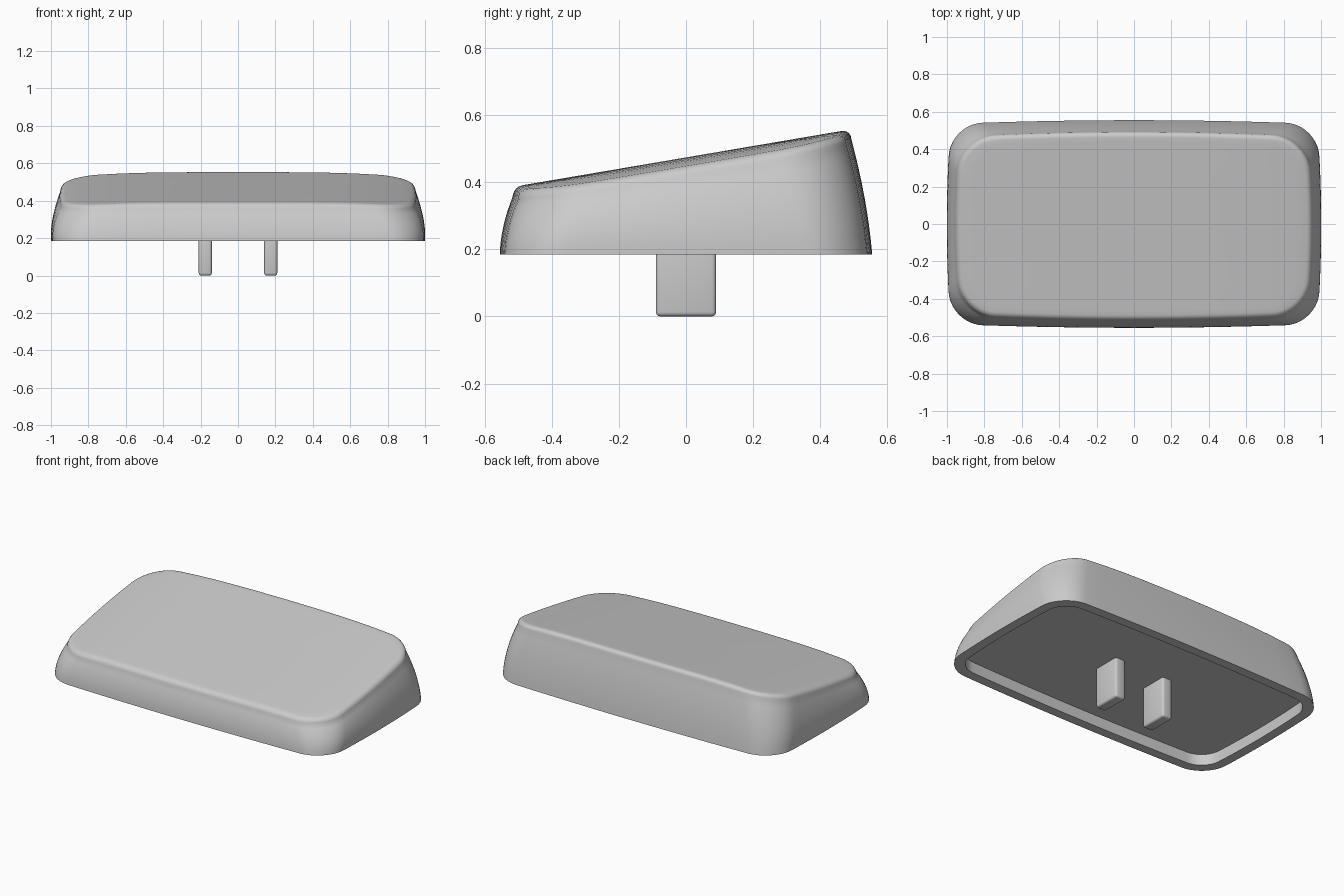
import bpy, bmesh, math
from mathutils import Matrix

if "Cube" in bpy.data.objects:
    bpy.data.objects.remove(bpy.data.objects["Cube"])

BASE, CEILING, FILLET, RIM = 0.185, 0.255, 0.03, 0.06

grey = bpy.data.materials.new("light grey plastic")
grey.use_nodes = True
colour = (0.6, 0.6, 0.6, 1)
grey.diffuse_color = colour
grey.node_tree.nodes["Principled BSDF"].inputs["Base Color"].default_value = colour


def outline(a, b, r, bulge, yc=0.0, corner=10, side=12):
    """Rounded rectangle whose sides bow outwards to half sizes a and b."""
    a, b = a - bulge, b - bulge
    pts = []
    for q, (sx, sy) in enumerate([(1, 1), (-1, 1), (-1, -1), (1, -1)]):
        for i in range(corner + 1):
            t = math.pi / 2 * (q + i / corner)
            pts.append((sx * (a - r) + r * math.cos(t), sy * (b - r) + r * math.sin(t)))
    full = []
    for i, p in enumerate(pts):
        n = pts[(i + 1) % len(pts)]
        steps = side if i % (corner + 1) == corner else 1
        full += [(p[0] + (n[0] - p[0]) * k / steps, p[1] + (n[1] - p[1]) * k / steps)
                 for k in range(steps)]
    return [(x + bulge * x / a * (1 - (y / b) ** 2),
             y + bulge * y / b * (1 - (x / a) ** 2) + yc) for x, y in full]


def top_z(x, y):
    """Sloping top, crowned towards its two ends."""
    return 0.474 + 0.17 * y - 0.035 * abs(x) ** 4


def top_outline(inset):
    return outline(0.955 - inset, 0.505 - inset, 0.19 - inset, 0.025, -0.012)


def finish(bm, name):
    bmesh.ops.recalc_face_normals(bm, faces=bm.faces)
    mesh = bpy.data.meshes.new(name)
    bm.to_mesh(mesh)
    bm.free()
    mesh.materials.append(grey)
    obj = bpy.data.objects.new(name, mesh)
    bpy.context.collection.objects.link(obj)
    bpy.ops.object.select_all(action="DESELECT")
    obj.select_set(True)
    bpy.context.view_layer.objects.active = obj
    bpy.ops.object.shade_smooth_by_angle(angle=math.radians(40))
    return obj


# Cap shell: rings run from the ceiling, over the rim, up the walls and across the top
foot = outline(1.0, 0.555, 0.17, 0.02)
inner = outline(1.0 - RIM, 0.555 - RIM, 0.12, 0.02)
edge = top_outline(0)
rings = [[(x, y, CEILING) for x, y in inner], [(x, y, BASE) for x, y in inner]]
WALL = 8
for i in range(WALL + 1):
    t = i / WALL
    swell = 1 + 0.06 * t * (1 - t)
    rings.append([((fx + (ex - fx) * t) * swell, (fy + (ey - fy) * t) * swell,
                   BASE + (top_z(ex, ey) - FILLET - BASE) * t)
                  for (fx, fy), (ex, ey) in zip(foot, edge)])
for i in range(1, 6):
    t = math.pi / 2 * i / 5
    rings.append([(x, y, top_z(x, y) - FILLET * (1 - math.sin(t)))
                  for x, y in top_outline(FILLET * (1 - math.cos(t)))])
lip = top_outline(FILLET)
for s in (0.95, 0.88, 0.8, 0.7, 0.55, 0.35, 0.15):
    rings.append([(x * s, y * s, top_z(x * s, y * s)) for x, y in lip])

bm = bmesh.new()
loops = [[bm.verts.new(p) for p in ring] for ring in rings]
for low, high in zip(loops, loops[1:]):
    for i in range(len(low)):
        j = (i + 1) % len(low)
        bm.faces.new((low[i], low[j], high[j], high[i]))
bm.faces.new(loops[0])
bm.faces.new(loops[-1])
finish(bm, "cap_shell")

# Two rounded mounting prongs below the ceiling
for name, side in (("left_prong", 1), ("right_prong", -1)):
    bm = bmesh.new()
    height = CEILING + 0.02
    bmesh.ops.create_cube(bm, size=1, matrix=Matrix.Translation((side * 0.175, 0, height / 2))
                          @ Matrix.Diagonal((0.07, 0.18, height, 1)))
    bmesh.ops.bevel(bm, geom=bm.edges[:], offset=0.013, segments=3, profile=0.5, affect="EDGES")
    finish(bm, name)
